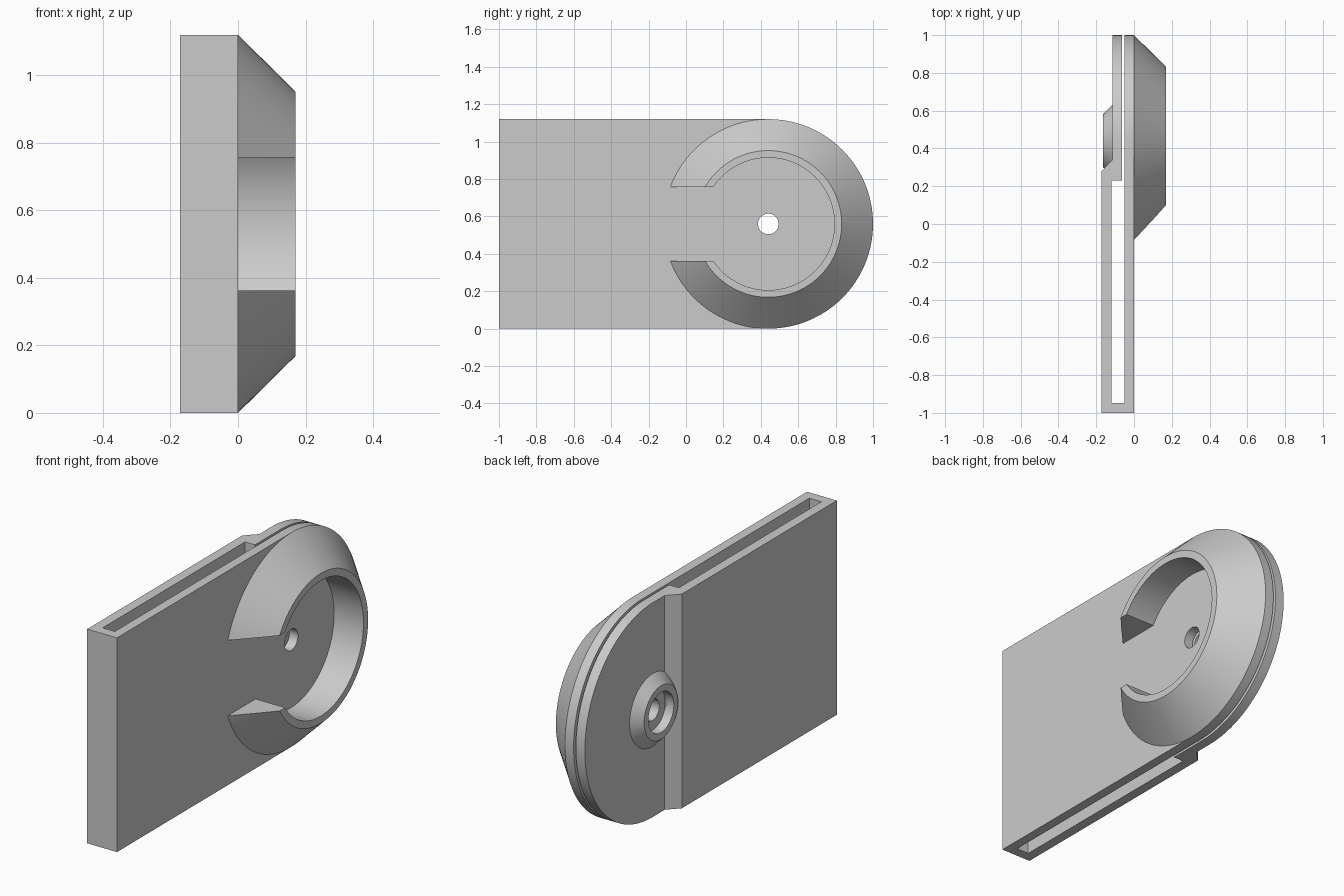
import bpy, bmesh, math
from mathutils import Matrix, Vector

cube = bpy.data.objects.get("Cube")
if cube:
    bpy.data.objects.remove(cube, do_unlink=True)

CY, CZ, R = 0.44, 0.56, 0.56      # shared axis of the round end
SEG = 128

grey = bpy.data.materials.new("plain grey")
grey.use_nodes = True
colour = (0.6, 0.6, 0.6, 1)
grey.diffuse_color = colour
grey.node_tree.nodes["Principled BSDF"].inputs["Base Color"].default_value = colour


def finish(name, bm):
    bmesh.ops.recalc_face_normals(bm, faces=bm.faces)
    mesh = bpy.data.meshes.new(name)
    bm.to_mesh(mesh)
    bm.free()
    mesh.materials.append(grey)
    ob = bpy.data.objects.new(name, mesh)
    bpy.context.collection.objects.link(ob)
    return ob


def prism(name, points, direction):
    """Extrude a flat outline along a direction."""
    bm = bmesh.new()
    face = bm.faces.new([bm.verts.new(p) for p in points])
    out = bmesh.ops.extrude_face_region(bm, geom=[face])["geom"]
    verts = [g for g in out if isinstance(g, bmesh.types.BMVert)]
    bmesh.ops.translate(bm, verts=verts, vec=Vector(direction))
    return finish(name, bm)


def lathe(name, profile):
    """Turn a closed (x, radius) section around the shared axis."""
    bm = bmesh.new()
    rings = []
    for i in range(SEG):
        a = math.tau * i / SEG
        rings.append([bm.verts.new((x, CY + r * math.cos(a), CZ + r * math.sin(a)))
                      for x, r in profile])
    n = len(profile)
    for i in range(SEG):
        a, b = rings[i], rings[(i + 1) % SEG]
        for j in range(n):
            k = (j + 1) % n
            bm.faces.new((a[j], a[k], b[k], b[j]))
    return finish(name, bm)


def boolean(ob, cutter, operation):
    mod = ob.modifiers.new("cut", "BOOLEAN")
    mod.operation, mod.solver, mod.object = operation, "EXACT", cutter
    bpy.context.view_layer.objects.active = ob
    bpy.ops.object.modifier_apply(modifier=mod.name)
    bpy.data.objects.remove(cutter, do_unlink=True)


def smooth(ob):
    bpy.ops.object.select_all(action="DESELECT")
    ob.select_set(True)
    bpy.context.view_layer.objects.active = ob
    bpy.ops.object.shade_smooth_by_angle(angle=math.radians(25))


# Slotted body: plan outline with the wide pocket and narrow slit
plan = [(-0.172, -1), (0, -1), (0, 1.1), (-0.05, 1.1), (-0.05, -0.947),
        (-0.12, -0.947), (-0.12, 0.23), (-0.063, 0.23), (-0.063, 1.1),
        (-0.115, 1.1), (-0.115, 0.34), (-0.172, 0.28)]
body = prism("body", [(x, y, -0.1) for x, y in plan], (0, 0, 1.4))

# Round the back end of the body
outline = [(-0.5, -1.2, 2 * R), (-0.5, -1.2, 0)]
for i in range(SEG // 2 + 1):
    a = -math.pi / 2 + math.tau * i / SEG
    outline.append((-0.5, CY + R * math.cos(a), CZ + R * math.sin(a)))
boolean(body, prism("outline_cutter", outline, (1, 0, 0)), "INTERSECT")

# Axle hole through both walls
bm = bmesh.new()
bmesh.ops.create_cone(bm, cap_ends=True, segments=64, radius1=0.055, radius2=0.055,
                      depth=1, matrix=Matrix.Translation((0, CY, CZ))
                      @ Matrix.Rotation(math.pi / 2, 4, "Y"))
boolean(body, finish("hole_cutter", bm), "DIFFERENCE")

# Conical collar, open towards the front
collar = lathe("collar", [(0, R), (0.17, 0.392), (0.17, 0.354), (0, 0.354)])
z0, z1 = 0.363, 0.757
gap = [(-0.2, -0.4, z0), (-0.2, CY, z0), (-0.2, CY, z1), (-0.2, -0.4, z1)]
boolean(collar, prism("gap_cutter", gap, (0.6, 0, 0)), "DIFFERENCE")

# Recessed boss on the thin wall
boss = lathe("boss", [(-0.115, 0.19), (-0.164, 0.14), (-0.164, 0.105), (-0.115, 0.105)])

for ob in (body, collar, boss):
    smooth(ob)
